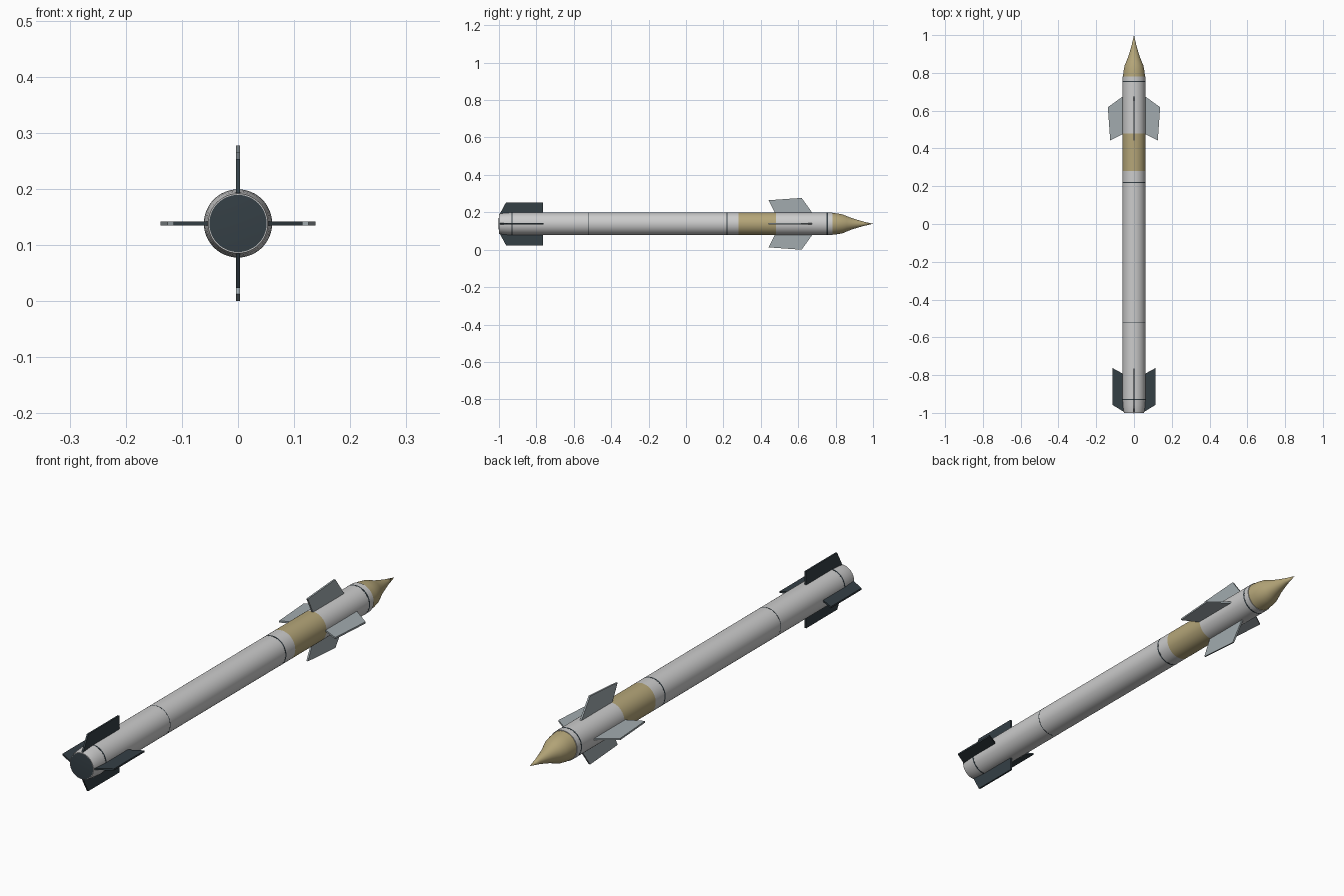
import bpy, bmesh, math
from mathutils import Matrix, Vector

if "Cube" in bpy.data.objects:
    bpy.data.objects.remove(bpy.data.objects["Cube"])

CZ = 0.1385   # height of the long axis
R = 0.0605    # body radius
SIDES = 48


def material(name, rgb):
    m = bpy.data.materials.new(name)
    m.diffuse_color = (*rgb, 1)
    m.use_nodes = True
    m.node_tree.nodes["Principled BSDF"].inputs["Base Color"].default_value = m.diffuse_color
    return m


gold = material("tan", (0.46, 0.38, 0.19))
dark = material("dark_slate", (0.035, 0.05, 0.06))
steel = material("blue_grey", (0.36, 0.41, 0.43))
light = material("light_grey", (0.62, 0.62, 0.62))


def finish(bm, name, mat, smooth=True):
    bmesh.ops.recalc_face_normals(bm, faces=bm.faces)
    me = bpy.data.meshes.new(name)
    bm.to_mesh(me)
    bm.free()
    me.materials.append(mat)
    ob = bpy.data.objects.new(name, me)
    bpy.context.collection.objects.link(ob)
    ob.location.z = CZ
    if smooth:
        bpy.ops.object.select_all(action='DESELECT')
        ob.select_set(True)
        bpy.context.view_layer.objects.active = ob
        bpy.ops.object.shade_smooth_by_angle(angle=math.radians(35))
    return ob


def lathe(name, profile, mat):
    """Revolve (y, radius) points around the long axis, capping open ends."""
    bm = bmesh.new()
    rings = []
    for y, r in profile:
        if r == 0:
            rings.append([bm.verts.new((0, y, 0))])
        else:
            rings.append([bm.verts.new((r * math.cos(a), y, r * math.sin(a)))
                          for a in (2 * math.pi * i / SIDES for i in range(SIDES))])
    for a, b in zip(rings, rings[1:]):
        for i in range(SIDES):
            j = (i + 1) % SIDES
            if len(a) == 1:
                bm.faces.new((a[0], b[i], b[j]))
            elif len(b) == 1:
                bm.faces.new((a[i], a[j], b[0]))
            else:
                bm.faces.new((a[i], a[j], b[j], b[i]))
    for ring in (rings[0], rings[-1]):
        if len(ring) > 1:
            bm.faces.new(ring)
    return finish(bm, name, mat)


def fin(name, outline, angle, mat, t=0.007):
    """Flat plate from (radius, y) points, turned around the long axis."""
    bm = bmesh.new()
    face = bm.faces.new([bm.verts.new((r, y, -t / 2)) for r, y in outline])
    ext = bmesh.ops.extrude_face_region(bm, geom=[face])
    verts = [v for v in ext["geom"] if isinstance(v, bmesh.types.BMVert)]
    bmesh.ops.translate(bm, verts=verts, vec=Vector((0, 0, t)))
    bmesh.ops.transform(bm, matrix=Matrix.Rotation(angle, 4, 'Y'), verts=bm.verts)
    return finish(bm, name, mat, smooth=False)


# Body sections
lathe("tail_section", [(-1, 0.053), (-0.985, 0.056), (-0.96, 0.0585), (-0.93, R)], light)
lathe("motor_rear", [(-0.93, R), (-0.52, R)], light)
lathe("motor_front", [(-0.52, R), (0.22, R)], light)
lathe("motor_collar", [(0.22, R), (0.28, R)], light)
lathe("tan_band", [(0.28, R), (0.48, R)], gold)
lathe("guidance_section", [(0.48, R), (0.755, R)], light)
lathe("nose_collar", [(0.755, R), (0.782, R)], light)

# Seam rings
for i, y in enumerate((-0.93, -0.52, 0.22, 0.755)):
    w = 0.0015 if y == -0.52 else 0.003
    lathe(f"seam_ring_{i}", [(y - w, R + 0.0003), (y + w, R + 0.0003)], dark)

# Pointed nose and tail nozzle cap
lathe("nose_cone", [(0.782, 0.058), (0.81, 0.0555), (0.838, 0.050), (0.86, 0.041),
                    (0.882, 0.032), (0.91, 0.023), (0.95, 0.0115), (1.0, 0)], gold)
lathe("nozzle_cap", [(-0.995, 0.052), (-1.0, 0.051), (-1.001, 0.035), (-1.002, 0)], dark)

# Forward wings and tail fins
wing = [(0.05, 0.682), (0.1385, 0.618), (0.126, 0.442), (0.05, 0.48)]
tail_swept = [(0.045, -0.80), (0.115, -0.762), (0.115, -0.957), (0.045, -1.0)]
tail_square = [(0.045, -0.764), (0.115, -0.764), (0.115, -0.962), (0.045, -1.0)]
for k in range(4):
    a = k * math.pi / 2
    fin(f"forward_wing_{k}", wing, a, steel)
    fin(f"tail_fin_{k}", tail_square if k % 2 else tail_swept, a, dark)
